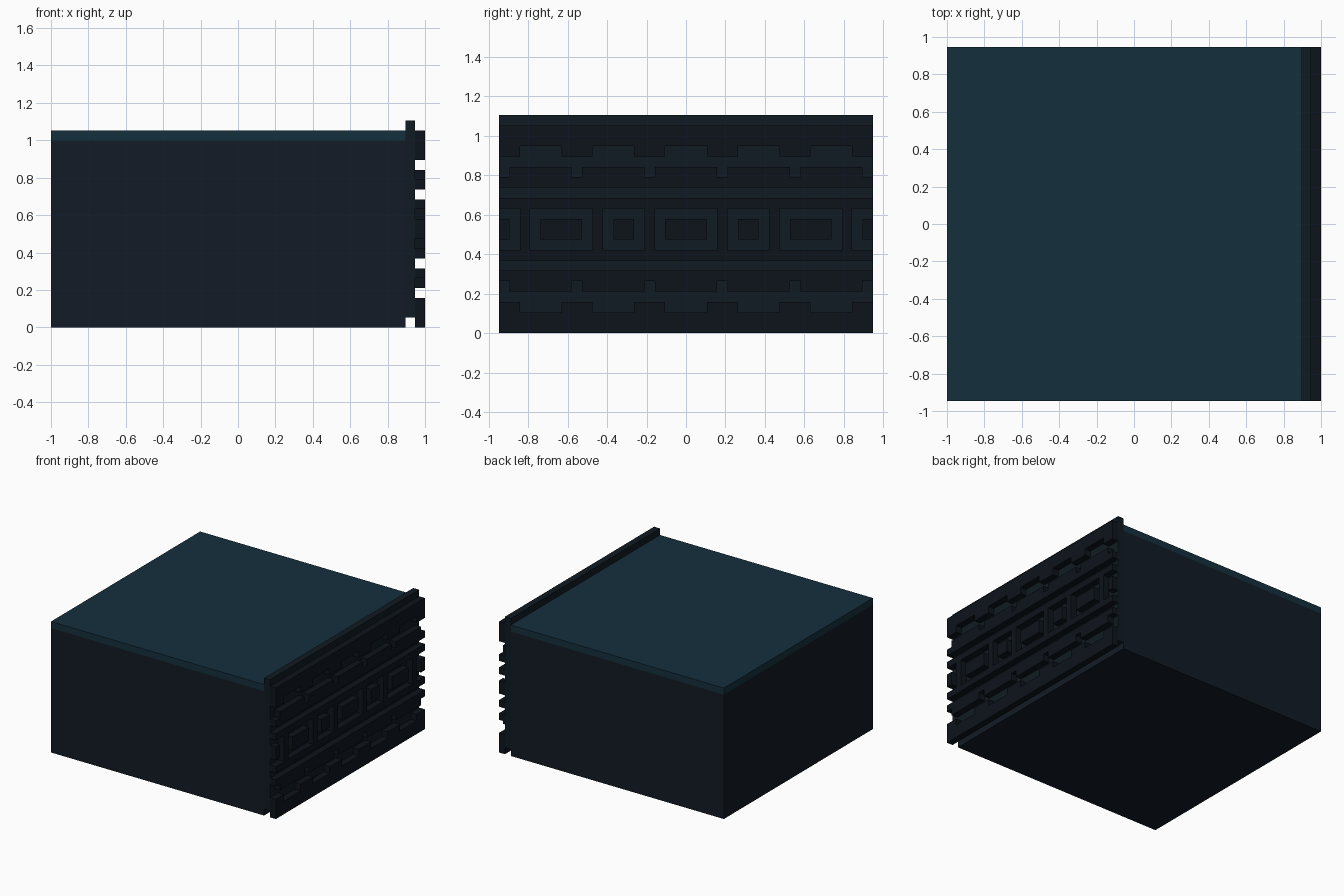
import bpy, bmesh

if "Cube" in bpy.data.objects:
    bpy.data.objects.remove(bpy.data.objects["Cube"])

U = 1 / 19  # the model lies on a square grid of this step


def material(name, rgb):
    m = bpy.data.materials.new(name)
    m.diffuse_color = (*rgb, 1)
    m.use_nodes = True
    m.node_tree.nodes["Principled BSDF"].inputs["Base Color"].default_value = m.diffuse_color
    return m


def finish(name, bm, mat):
    mesh = bpy.data.meshes.new(name)
    bm.to_mesh(mesh)
    bm.free()
    ob = bpy.data.objects.new(name, mesh)
    mesh.materials.append(mat)
    bpy.context.collection.objects.link(ob)
    return ob


def box(name, x, y, z, mat):
    bm = bmesh.new()
    bmesh.ops.create_cube(bm, size=1)
    for v in bm.verts:
        v.co = [(lo + (c + 0.5) * (hi - lo)) * U
                for c, (lo, hi) in zip(v.co, (x, y, z))]
    return finish(name, bm, mat)


dark = material("dark_side", (0.006, 0.011, 0.019))
teal = material("teal_top", (0.007, 0.029, 0.045))
plate = material("plate", (0.005, 0.011, 0.016))
carved = material("carving", (0.004, 0.007, 0.012))

# Block body, its top slab and the backing plate of the decorated side
box("block_body", (-19, 17), (-18, 18), (0, 19), dark)
box("top_slab", (-19, 17), (-18, 18), (19, 20), teal)
box("backing_plate", (17, 18), (-18, 18), (1, 21), plate)

# Carved relief: mark which grid cells (y, z) stand out from the plate
cells = set()


def fill(y0, y1, z0, z1, on=True):
    block = {(y, z) for y in range(max(y0, -18), min(y1, 18)) for z in range(z0, z1)}
    (cells.update if on else cells.difference_update)(block)


# lower half: border, toothed band, half of the middle band
fill(-18, 18, 0, 3)
fill(-18, 18, 4, 6)
fill(-18, 18, 7, 10)
for c in range(-14, 15, 7):
    fill(c - 2, c + 2, 2, 3, False)
for c in range(-18, 18, 7):
    fill(c, c + 1, 4, 5, False)
    fill(c + 7, c + 8, 4, 5, False)
# wide and narrow sunken frames, each with a raised core
for c, h in ((-18, 2), (-12, 3), (-6, 2), (0, 3), (6, 2), (12, 3), (18, 2)):
    fill(c - h, c + h, 8, 10, False)
    fill(c - h + 1, c + h - 1, 9, 10)
# mirror to the upper half
cells |= {(y, 19 - z) for y, z in cells}

bm = bmesh.new()


def quad(*pts):
    bm.faces.new([bm.verts.new([c * U for c in p]) for p in pts])


for y, z in cells:
    quad((19, y, z), (19, y + 1, z), (19, y + 1, z + 1), (19, y, z + 1))
    if z == 0:  # the lowest row hangs free of the plate
        quad((18, y, z), (18, y, z + 1), (18, y + 1, z + 1), (18, y + 1, z))
    for dy, dz, a, b in ((-1, 0, (0, 1), (0, 0)), (1, 0, (1, 0), (1, 1)),
                         (0, -1, (0, 0), (1, 0)), (0, 1, (1, 1), (0, 1))):
        if (y + dy, z + dz) not in cells:
            p, q = (y + a[0], z + a[1]), (y + b[0], z + b[1])
            quad((18, *p), (18, *q), (19, *q), (19, *p))
bmesh.ops.remove_doubles(bm, verts=bm.verts, dist=1e-4)
bmesh.ops.recalc_face_normals(bm, faces=bm.faces)
finish("carved_relief", bm, carved)
